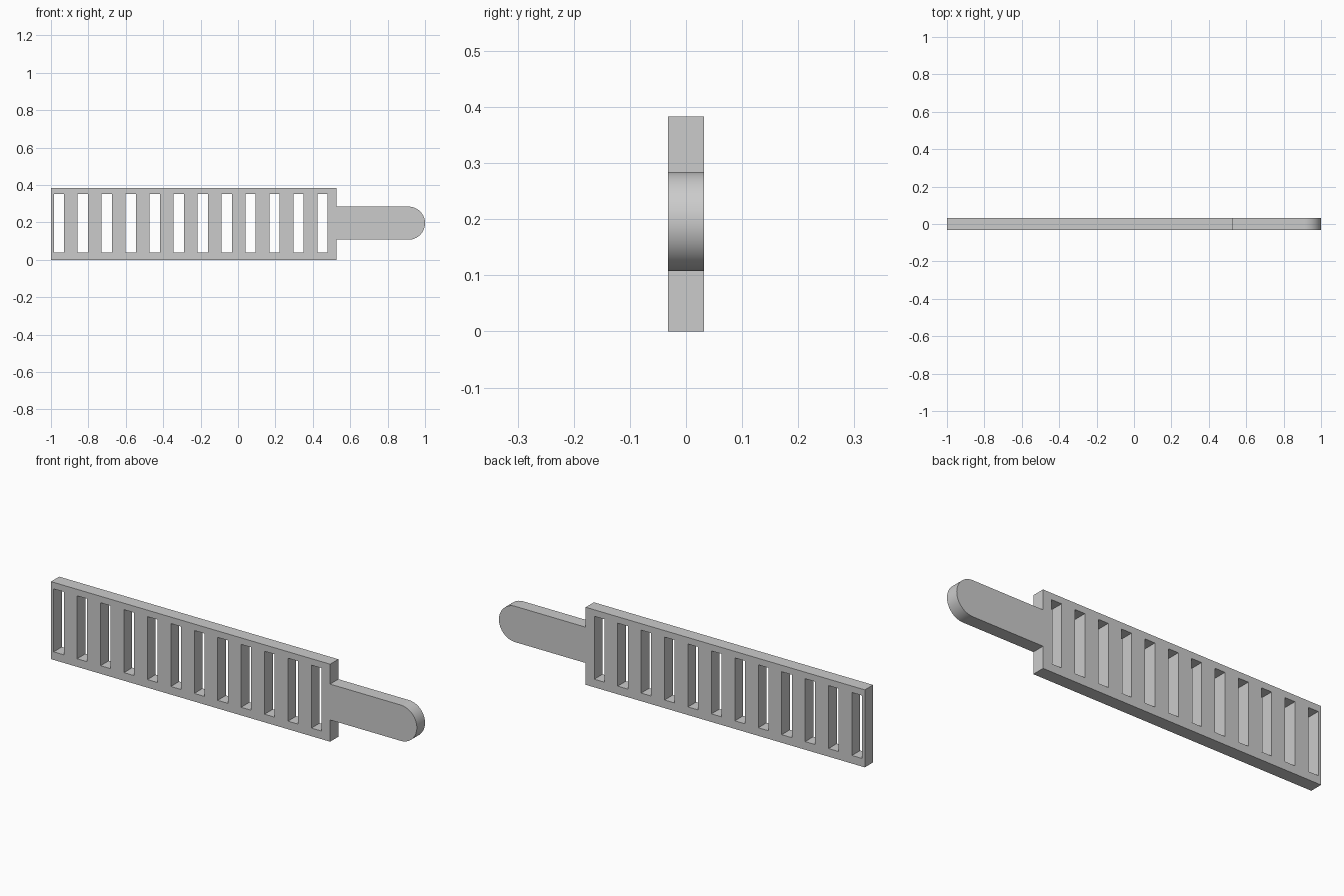
import bpy, bmesh, math
from mathutils import Vector

cube = bpy.data.objects.get("Cube")
if cube:
    bpy.data.objects.remove(cube, do_unlink=True)

HALF_Y = 0.032                      # half the thickness
LEFT, RIGHT, TOP = -1.0, 0.526, 0.383
SLOTS, FIRST, PITCH, WIDTH = 12, -0.985, 0.1281, 0.055
SLOT_LOW, SLOT_HIGH = 0.04, 0.351
GRIP_Z, GRIP_R = 0.196, 0.0885

grey = bpy.data.materials.new("plain grey")
grey.use_nodes = True
colour = (0.6, 0.6, 0.6, 1)
grey.diffuse_color = colour
grey.node_tree.nodes["Principled BSDF"].inputs["Base Color"].default_value = colour


def thicken(bm, name):
    """Extrude flat faces at the front into a plate and make an object."""
    res = bmesh.ops.extrude_face_region(bm, geom=bm.faces[:], use_keep_orig=True)
    moved = [v for v in res["geom"] if isinstance(v, bmesh.types.BMVert)]
    bmesh.ops.translate(bm, verts=moved, vec=Vector((0, 2 * HALF_Y, 0)))
    bmesh.ops.recalc_face_normals(bm, faces=bm.faces[:])
    mesh = bpy.data.meshes.new(name)
    bm.to_mesh(mesh)
    bm.free()
    mesh.materials.append(grey)
    obj = bpy.data.objects.new(name, mesh)
    bpy.context.collection.objects.link(obj)
    return obj


# Slotted plate: a grid of cells with the slot cells left open
xs = [LEFT]
for i in range(SLOTS):
    xs += [FIRST + i * PITCH, FIRST + i * PITCH + WIDTH]
xs.append(RIGHT)
zs = [0, SLOT_LOW, SLOT_HIGH, TOP]
bm = bmesh.new()
grid = [[bm.verts.new((x, -HALF_Y, z)) for z in zs] for x in xs]
for i in range(len(xs) - 1):
    for j in range(3):
        if j == 1 and i % 2 == 1:
            continue
        bm.faces.new((grid[i][j], grid[i + 1][j], grid[i + 1][j + 1], grid[i][j + 1]))
thicken(bm, "slotted_plate")

# Handle: straight tongue with a half-round tip
bm = bmesh.new()
outline = [(RIGHT, GRIP_Z + GRIP_R), (RIGHT, GRIP_Z - GRIP_R)]
for k in range(33):
    a = math.pi * (k / 32 - 0.5)
    outline.append((1 - GRIP_R + GRIP_R * math.cos(a), GRIP_Z + GRIP_R * math.sin(a)))
bm.faces.new([bm.verts.new((x, -HALF_Y, z)) for x, z in outline])
handle = thicken(bm, "handle")

# Smooth the round tip only
bpy.ops.object.select_all(action="DESELECT")
handle.select_set(True)
bpy.context.view_layer.objects.active = handle
bpy.ops.object.shade_smooth_by_angle(angle=math.radians(30))
